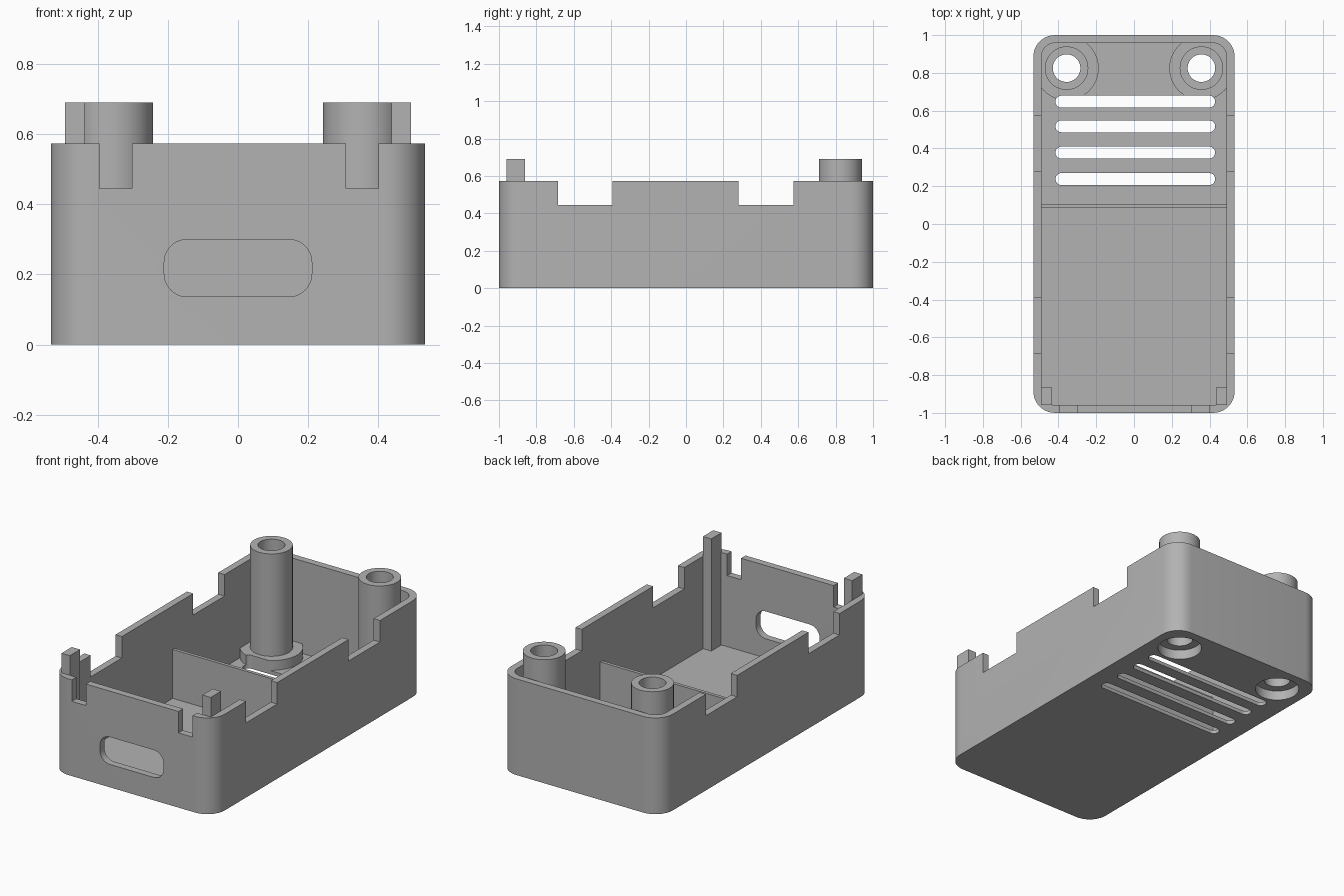
import bpy, bmesh, math
from mathutils import Matrix

cube = bpy.data.objects.get("Cube")
if cube:
    bpy.data.objects.remove(cube, do_unlink=True)

grey = bpy.data.materials.new("plain grey")
grey.use_nodes = True
grey.diffuse_color = (0.45, 0.45, 0.45, 1)
grey.node_tree.nodes["Principled BSDF"].inputs["Base Color"].default_value = (0.45, 0.45, 0.45, 1)


def rounded(width, depth, radius, steps=10):
    """Outline of a centred rectangle with rounded corners."""
    points = []
    for quarter, (sx, sy) in enumerate([(1, 1), (-1, 1), (-1, -1), (1, -1)]):
        for i in range(steps + 1):
            a = math.pi / 2 * (quarter + i / steps)
            points.append((sx * (width / 2 - radius) + radius * math.cos(a),
                           sy * (depth / 2 - radius) + radius * math.sin(a)))
    return points


def circle(radius, sides=64):
    return [(radius * math.cos(2 * math.pi * i / sides),
             radius * math.sin(2 * math.pi * i / sides)) for i in range(sides)]


def prism(name, outline, low, high, x=0, y=0, turn=None):
    """Outline extruded from low to high, moved to x, y and then turned."""
    bm = bmesh.new()
    face = bm.faces.new([bm.verts.new((px + x, py + y, low)) for px, py in outline])
    grown = bmesh.ops.extrude_face_region(bm, geom=[face])["geom"]
    bmesh.ops.translate(bm, vec=(0, 0, high - low),
                        verts=[v for v in grown if isinstance(v, bmesh.types.BMVert)])
    if turn:
        bmesh.ops.transform(bm, matrix=turn, verts=bm.verts)
    bmesh.ops.recalc_face_normals(bm, faces=bm.faces)
    mesh = bpy.data.meshes.new(name)
    bm.to_mesh(mesh)
    bm.free()
    mesh.materials.append(grey)
    obj = bpy.data.objects.new(name, mesh)
    bpy.context.collection.objects.link(obj)
    return obj


def box(name, x0, x1, y0, y1, z0, z1):
    return prism(name, [(x0, y0), (x1, y0), (x1, y1), (x0, y1)], z0, z1)


def combine(obj, tool, operation="DIFFERENCE"):
    """Boolean applied at once; the tool is removed."""
    mod = obj.modifiers.new("boolean", "BOOLEAN")
    mod.operation, mod.object, mod.solver = operation, tool, "EXACT"
    bpy.context.view_layer.objects.active = obj
    bpy.ops.object.modifier_apply(modifier=mod.name)
    bpy.data.objects.remove(tool, do_unlink=True)


def smooth(obj):
    bpy.ops.object.select_all(action="DESELECT")
    obj.select_set(True)
    bpy.context.view_layer.objects.active = obj
    bpy.ops.object.shade_smooth_by_angle(angle=math.radians(30))


HALF_X, WALL, RIM, FLOOR, TOP = 0.533, 0.042, 0.573, 0.022, 0.69
INNER_X, INNER_Y = HALF_X - WALL, 1 - WALL
POST_X, POST_Y = 0.357, 0.825
SLOTS = [0.648, 0.517, 0.378, 0.238]


def slot_cutter(y):
    return prism("slot_cutter", rounded(0.845, 0.063, 0.031), -0.1, 0.2, 0.007, y)


# Tray with rounded corners
tray = prism("tray", rounded(2 * HALF_X, 2, 0.115), 0, RIM)
combine(tray, prism("cavity", rounded(2 * INNER_X, 2 * INNER_Y, 0.073), FLOOR, 1))

# Rim notches: two pairs across the sides, two in the front wall
for y0, y1 in [(-0.685, -0.392), (0.28, 0.575)]:
    combine(tray, box("notch", -0.7, 0.7, y0, y1, 0.445, 0.8))
for x0, x1 in [(-0.395, -0.302), (0.308, 0.4)]:
    combine(tray, box("notch", x0, x1, -1.1, -0.9, 0.445, 0.8))

# Port opening in the front wall
upright = Matrix.Rotation(math.pi / 2, 4, "X")
combine(tray, prism("port", rounded(0.42, 0.163, 0.065), 0.9, 1.1, 0, 0.218, upright))

# Floor vents and screw recesses
for y in SLOTS:
    combine(tray, slot_cutter(y))
for side in (-1, 1):
    combine(tray, prism("recess", circle(0.122), -0.1, 0.1, side * POST_X, POST_Y))
smooth(tray)

# Low wall across the inside
box("divider", -INNER_X - 0.01, INNER_X + 0.01, 0.087, 0.107, FLOOR - 0.01, 0.313)

for side, label in [(-1, "right"), (1, "left")]:
    # Hollow screw post on a wide collar, recessed from below
    post = prism(label + "_screw_post", circle(0.17), 0.004, 0.08, side * POST_X, POST_Y)
    combine(post, prism("barrel", circle(0.115), 0.07, TOP, side * POST_X, POST_Y), "UNION")
    combine(post, prism("bore", circle(0.073), -0.1, 1, side * POST_X, POST_Y))
    combine(post, prism("recess", circle(0.122), -0.1, 0.058, side * POST_X, POST_Y))
    combine(post, slot_cutter(SLOTS[0]))
    smooth(post)

    # Square locating pin in the front corner
    xs = sorted([side * 0.437, side * (INNER_X + 0.001)])
    box(label + "_corner_pin", xs[0], xs[1], -INNER_Y - 0.001, -0.862, FLOOR - 0.01, TOP)
